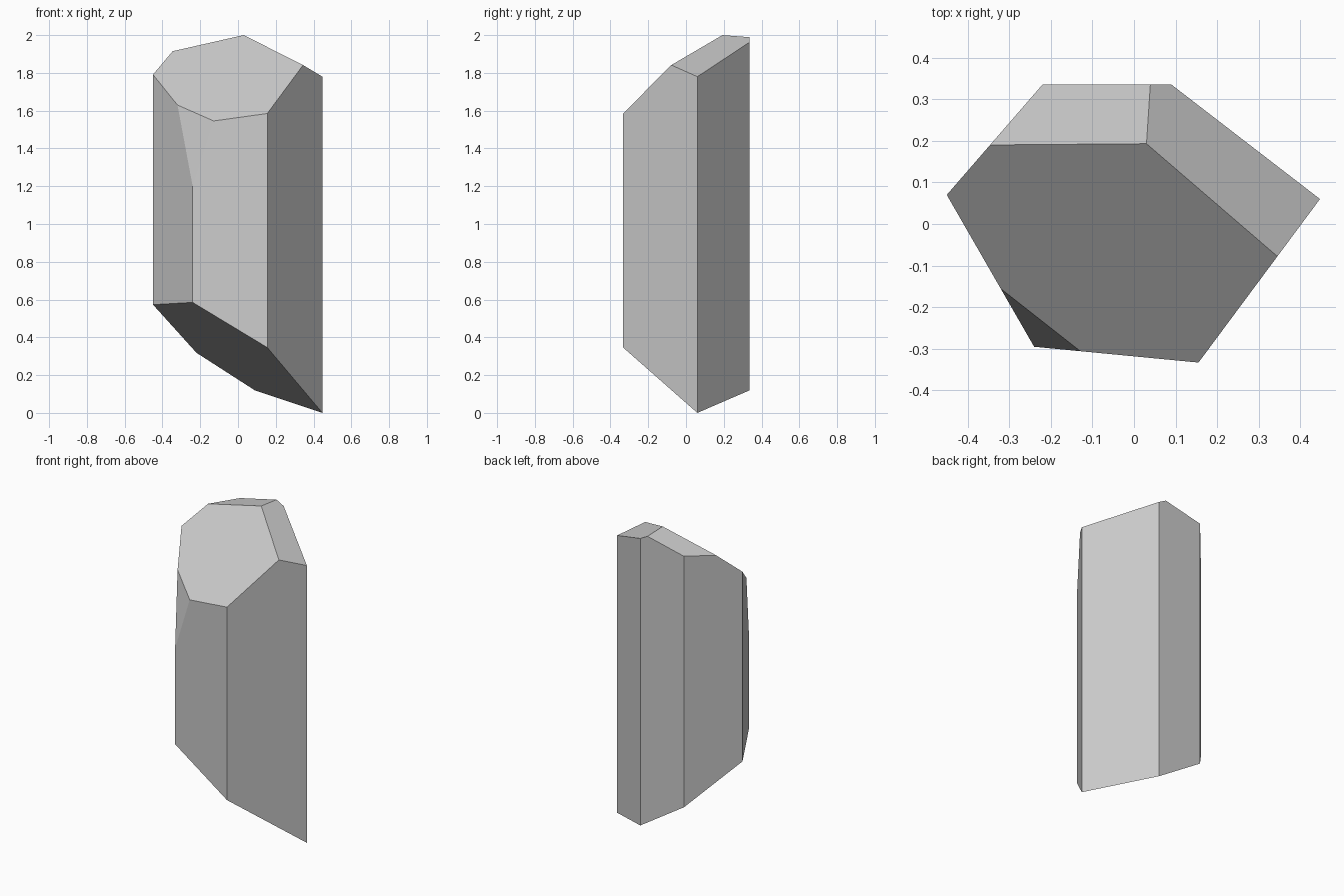
import bpy, bmesh
from mathutils import Vector

if "Cube" in bpy.data.objects:
    bpy.data.objects.remove(bpy.data.objects["Cube"])

# Six-sided cross-section of the crystal shaft
outline = [(-0.45, 0.07), (-0.24, -0.295), (0.155, -0.333),
           (0.447, 0.06), (0.09, 0.335), (-0.22, 0.335)]

# Each facet is a plane through three points
facets = [
    [(0.03, 0.193, 2.0), (-0.345, 0.19, 1.915), (0.155, -0.333, 1.585)],   # large top face
    [(0.03, 0.193, 2.0), (-0.345, 0.19, 1.915), (0.04, 0.335, 1.989)],     # back top face
    [(0.03, 0.193, 2.0), (0.347, -0.075, 1.84), (0.447, 0.06, 1.78)],      # right top face
    [(-0.328, -0.148, 1.64), (-0.13, -0.305, 1.545), (-0.24, -0.295, 1.2)],  # chipped corner
    [(0.447, 0.06, 0.0), (-0.45, 0.07, 0.573), (-0.24, -0.295, 0.585)],    # sloping base
]
inside = Vector((0, 0, 1))


def cut(bm, a, b, c):
    """Slice off everything on the far side of plane abc and cap it."""
    a, b, c = Vector(a), Vector(b), Vector(c)
    n = (b - a).cross(c - a).normalized()
    if n.dot(inside - a) > 0:
        n = -n
    res = bmesh.ops.bisect_plane(bm, geom=bm.verts[:] + bm.edges[:] + bm.faces[:],
                                 dist=1e-5, plane_co=a, plane_no=n, clear_outer=True)
    bmesh.ops.holes_fill(bm, edges=[e for e in bm.edges if e.is_boundary], sides=0)


# Tall prism, then trimmed facet by facet
bm = bmesh.new()
base = bm.faces.new([bm.verts.new((x, y, -0.5)) for x, y in outline])
ext = bmesh.ops.extrude_face_region(bm, geom=[base], use_keep_orig=True)
bmesh.ops.translate(bm, vec=(0, 0, 3),
                    verts=[v for v in ext["geom"] if isinstance(v, bmesh.types.BMVert)])
for f in facets:
    cut(bm, *f)
bmesh.ops.recalc_face_normals(bm, faces=bm.faces[:])

mesh = bpy.data.meshes.new("crystal")
bm.to_mesh(mesh)
bm.free()
bpy.context.collection.objects.link(bpy.data.objects.new("crystal", mesh))
